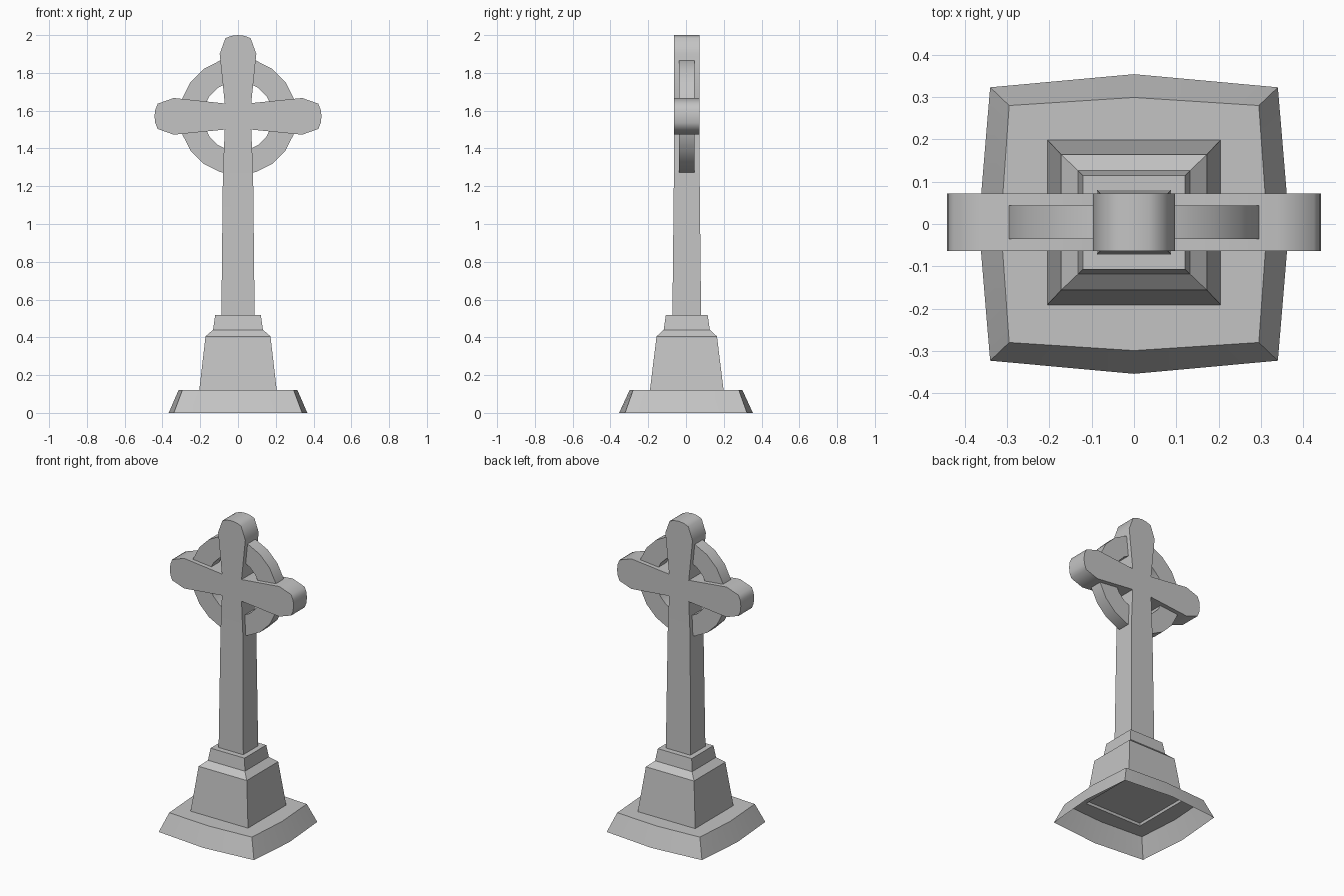
import bpy
import bmesh
from math import cos, sin, radians, pi

cube = bpy.data.objects.get("Cube")
if cube:
    bpy.data.objects.remove(cube)

stone = bpy.data.materials.new("grey stone")
stone.use_nodes = True
STONE_COLOUR = (0.55, 0.55, 0.55, 1)
stone.diffuse_color = STONE_COLOUR
stone.node_tree.nodes["Principled BSDF"].inputs["Base Color"].default_value = STONE_COLOUR

CENTRE_Z = 1.57   # middle of the cross
Y_SHIFT = 0.004   # the upper stones sit slightly behind the middle


def finish(bm, name, recalc=True):
    """Turn a bmesh into a stone object with sharp edges kept."""
    if recalc:
        bmesh.ops.recalc_face_normals(bm, faces=bm.faces)
    mesh = bpy.data.meshes.new(name)
    bm.to_mesh(mesh)
    bm.free()
    mesh.materials.append(stone)
    obj = bpy.data.objects.new(name, mesh)
    bpy.context.collection.objects.link(obj)
    bpy.ops.object.select_all(action='DESELECT')
    obj.select_set(True)
    bpy.context.view_layer.objects.active = obj
    bpy.ops.object.shade_smooth_by_angle(angle=radians(25 if "cross" not in name else 66))
    return obj


def ring(hx, hy, z, bow_x=0.0, bow_y=0.0):
    """Eight points round a rectangle, its side middles bowed outwards."""
    hits = [(-1, -1), (0, -1), (1, -1), (1, 0), (1, 1), (0, 1), (-1, 1), (-1, 0)]
    return [(i * (hx + (bow_x if j == 0 else 0)),
             j * (hy + (bow_y if i == 0 else 0)), z) for i, j in hits]


def loft(name, rings, capped, shift=0.0):
    """Join stacked rings with quads, optionally closing both ends."""
    bm = bmesh.new()
    loops = [[bm.verts.new((x, y + shift, z)) for x, y, z in r] for r in rings]
    for low, high in zip(loops, loops[1:]):
        for k in range(len(low)):
            n = (k + 1) % len(low)
            bm.faces.new((low[k], low[n], high[n], high[k]))
    if capped:
        bm.faces.new(loops[0][::-1])
        bm.faces.new(loops[-1])
    return finish(bm, name, recalc=capped)


# Base slab: bowed sides, hollow beneath, open where the pedestal sits
slab_hole = [(x, y + Y_SHIFT, z) for x, y, z in ring(0.205, 0.195, 0.12)]
loft("base_slab", [ring(0.34, 0.323, 0, 0.027, 0.031),
                   ring(0.295, 0.28, 0.12, 0.02, 0.019),
                   slab_hole], False)

# Pedestal: tapered block, sloped shoulder and small collar
steps = [(0.2, 0.19, 0.135), (0.205, 0.195, 0.12), (0.172, 0.16, 0.405),
         (0.132, 0.122, 0.44), (0.121, 0.111, 0.517)]
loft("pedestal", [ring(*s) for s in steps], True, Y_SHIFT)

# Cross: three flared arms and a long shaft, as one extruded outline
half_arm = [(0.07, 0.07), (0.34, 0.097), (0.425, 0.067), (0.438, 0.035)]
arm = [(r, -t) for r, t in half_arm] + [(0.442, 0)] + [(r, t) for r, t in half_arm[::-1]]
outline = []
for turn in range(3):
    a = turn * pi / 2
    points = [(r * cos(a) - t * sin(a), r * sin(a) + t * cos(a)) for r, t in arm]
    if turn == 1:
        points = [(x, z * 0.43 / 0.442) for x, z in points]
    outline += points if turn == 0 else points[1:]
SHAFT_FOOT = 0.517
outline = [(x, z + CENTRE_Z) for x, z in outline]
outline += [(-0.08, 1.27), (-0.088, SHAFT_FOOT), (0.088, SHAFT_FOOT), (0.08, 1.27)]

bm = bmesh.new()
face = bm.faces.new([bm.verts.new((x, -0.068 + Y_SHIFT, z)) for x, z in outline])
new = bmesh.ops.extrude_face_region(bm, geom=[face])["geom"]
bmesh.ops.translate(bm, vec=(0, 0.136, 0),
                    verts=[v for v in new if isinstance(v, bmesh.types.BMVert)])
bmesh.ops.bisect_plane(bm, geom=bm.verts[:] + bm.edges[:] + bm.faces[:],
                       plane_co=(0, 0, 1.27), plane_no=(0, 0, 1))
for v in bm.verts:  # the shaft thickens towards its foot
    if v.co.z < SHAFT_FOOT + 0.01:
        v.co.y = Y_SHIFT + (0.076 if v.co.y > Y_SHIFT else -0.076)
finish(bm, "cross_and_shaft")

# Wheel ring behind the arms, twenty flat sections
bm = bmesh.new()
SEGMENTS = 20
corners = [(0.31, -0.04), (0.31, 0.04), (0.185, 0.04), (0.185, -0.04)]
sections = []
for k in range(SEGMENTS):
    a = 2 * pi * k / SEGMENTS
    sections.append([bm.verts.new((r * cos(a), y + Y_SHIFT, CENTRE_Z + r * sin(a)))
                     for r, y in corners])
for k, here in enumerate(sections):
    there = sections[(k + 1) % SEGMENTS]
    for c in range(4):
        d = (c + 1) % 4
        bm.faces.new((here[c], here[d], there[d], there[c]))
finish(bm, "wheel_ring")
